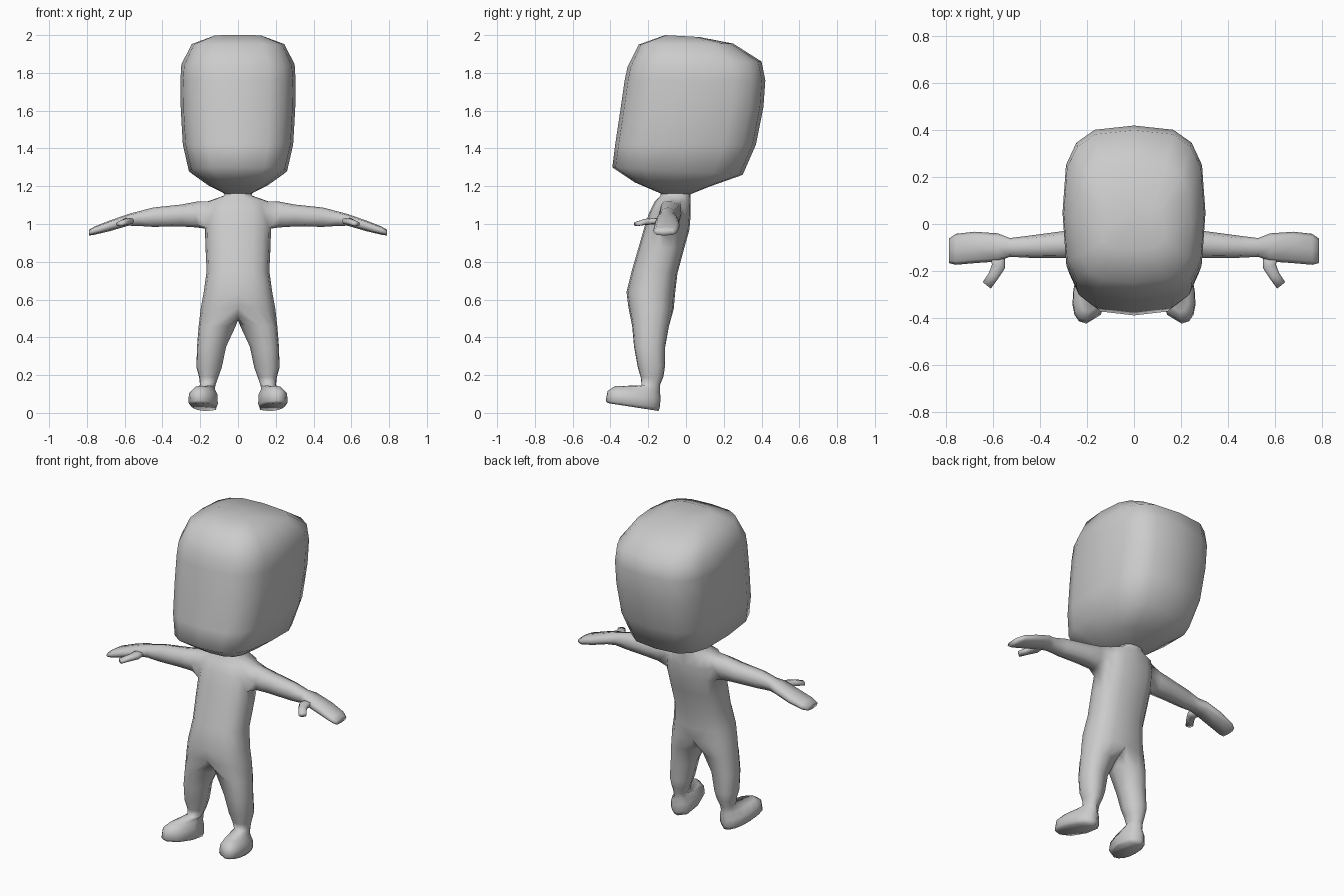
import bpy, bmesh, math

if "Cube" in bpy.data.objects:
    bpy.data.objects.remove(bpy.data.objects["Cube"])

grey = bpy.data.materials.new("plain grey")
grey.diffuse_color = (0.6, 0.6, 0.6, 1)
grey.use_nodes = True
grey.node_tree.nodes["Principled BSDF"].inputs["Base Color"].default_value = grey.diffuse_color

HALF = [math.radians(-90 + 22.5 * i) for i in range(9)]            # front to back, outer side
FULL = HALF + [math.radians(a) for a in (135, 180, 225)]           # closed leg section


def power(v, p):
    return math.copysign(abs(v) ** (2 / p), v) if abs(v) > 1e-6 else 0.0


def ring(bm, front, back, width, angles, p=2.5, cx=0.0, shear=0.0):
    """Rounded section between a front and a back (y, z) point."""
    out = []
    for a in angles:
        c, s = power(math.cos(a), p), power(math.sin(a), p)
        t = (s + 1) / 2
        out.append(bm.verts.new((cx + width * c - shear * s,
                                 front[0] + (back[0] - front[0]) * t,
                                 front[1] + (back[1] - front[1]) * t)))
    return out


def bridge(bm, a, b, closed=True, skip=()):
    n = len(a)
    for i in range(n if closed else n - 1):
        if i not in skip:
            j = (i + 1) % n
            bm.faces.new((a[i], a[j], b[j], b[i]))


def loft(bm, rings, closed=True):
    for a, b in zip(rings, rings[1:]):
        bridge(bm, a, b, closed)


def finish(bm, name):
    """Mirror across x, weld the centre line and make a smooth object."""
    geom = bm.verts[:] + bm.edges[:] + bm.faces[:]
    copy = bmesh.ops.duplicate(bm, geom=geom)["geom"]
    for v in copy:
        if isinstance(v, bmesh.types.BMVert):
            v.co.x = -v.co.x
    bmesh.ops.remove_doubles(bm, verts=bm.verts[:], dist=0.0005)
    bmesh.ops.recalc_face_normals(bm, faces=bm.faces[:])
    for f in bm.faces:
        f.smooth = True
    me = bpy.data.meshes.new(name)
    bm.to_mesh(me)
    bm.free()
    me.materials.append(grey)
    ob = bpy.data.objects.new(name, me)
    bpy.context.collection.objects.link(ob)


# Head: tilted rounded box, front point, back point, half width
bm = bmesh.new()
head = [ring(bm, f, b, w, HALF, 3.2) for f, b, w in (
    ((-.13, 1.16), (.03, 1.16), .07),
    ((-.27, 1.22), (.13, 1.20), .165),
    ((-.39, 1.30), (.30, 1.26), .26),
    ((-.375, 1.42), (.37, 1.42), .292),
    ((-.348, 1.60), (.41, 1.62), .303),
    ((-.325, 1.76), (.42, 1.76), .305),
    ((-.31, 1.83), (.40, 1.86), .30),
    ((-.25, 1.95), (.25, 1.955), .245),
    ((-.11, 2.0), (.07, 1.99), .13))]
loft(bm, head, False)
bm.faces.new(head[0])
bm.faces.new(head[-1])
finish(bm, "head")

# Torso: open half loft with a hole left for the arm
bm = bmesh.new()
torso = [ring(bm, f, b, w, HALF) for f, b, w in (
    ((-.13, 1.18), (.025, 1.18), .07),
    ((-.135, 1.15), (.025, 1.15), .075),
    ((-.165, 1.12), (.025, 1.12), .16),
    ((-.195, 1.06), (.025, 1.05), .175),
    ((-.22, .985), (.018, .97), .175),
    ((-.25, .88), (-.01, .87), .172),
    ((-.285, .76), (-.045, .74), .166),
    ((-.315, .64), (-.058, .63), .182),
    ((-.305, .56), (-.065, .55), .197))]
for i, (a, b) in enumerate(zip(torso, torso[1:])):
    bridge(bm, a, b, False, (3, 4) if i in (2, 3) else ())
bm.faces.new(torso[0])

# Arm and hand: sections x, y, z, half depth, half height
hi, mid, lo = torso[2:5]
arm = [[hi[3], hi[4], hi[5], mid[5], lo[5], lo[4], lo[3], mid[3]]]
k = .78
OCT = ((-k, k), (0, 1), (k, k), (1, 0), (k, -k), (0, -1), (-k, -k), (-1, 0))
for x, y, z, hy, hz in ((.22, -.085, 1.05, .06, .068), (.30, -.088, 1.045, .058, .058),
                        (.45, -.097, 1.036, .047, .051), (.53, -.10, 1.028, .04, .038),
                        (.58, -.10, 1.022, .06, .031), (.68, -.10, .99, .067, .028),
                        (.76, -.108, .965, .066, .022), (.79, -.115, .954, .052, .015)):
    arm.append([bm.verts.new((x, y + hy * u, z + hz * v)) for u, v in OCT])
loft(bm, arm)
bm.faces.new(arm[-1])

# Leg and foot: the torso edge closed by crotch points, then full sections
crotch = [bm.verts.new((0, y, z)) for y, z in ((-.12, .515), (-.185, .49), (-.25, .515))]
leg = [torso[-1] + crotch]
for f, b, w, cx, sh in (
        ((-.285, .46), (-.09, .46), .098, .110, 0),
        ((-.275, .35), (-.11, .35), .077, .140, 0),
        ((-.255, .24), (-.112, .24), .067, .153, 0),
        ((-.24, .19), (-.12, .19), .051, .155, 0),
        ((-.235, .145), (-.137, .15), .041, .160, 0),
        ((-.375, .142), (-.137, .11), .052, .175, .018),
        ((-.415, .115), (-.135, .075), .074, .182, .02),
        ((-.425, .065), (-.138, .03), .076, .183, .02),
        ((-.415, .052), (-.145, .01), .064, .180, .02)):
    leg.append(ring(bm, f, b, w, FULL, 2.3, cx, sh))
loft(bm, leg)
bm.faces.new(leg[-1])
finish(bm, "body")

# Thumb: bent tube, x, y, z, half width, half height and heading
bm = bmesh.new()
thumb = []
for x, y, z, w, h, deg in ((.585, -.12, 1.015, .034, .018, 0), (.578, -.18, 1.015, .029, .018, 15),
                           (.600, -.222, 1.01, .023, .016, 35), (.628, -.262, 1.0, .022, .012, 38)):
    c, s = math.cos(math.radians(deg)), math.sin(math.radians(deg))
    thumb.append([bm.verts.new((x + w * u * c, y + w * u * s, z + h * v)) for u, v in OCT])
loft(bm, thumb)
bm.faces.new(thumb[0])
bm.faces.new(thumb[-1])
finish(bm, "thumbs")
